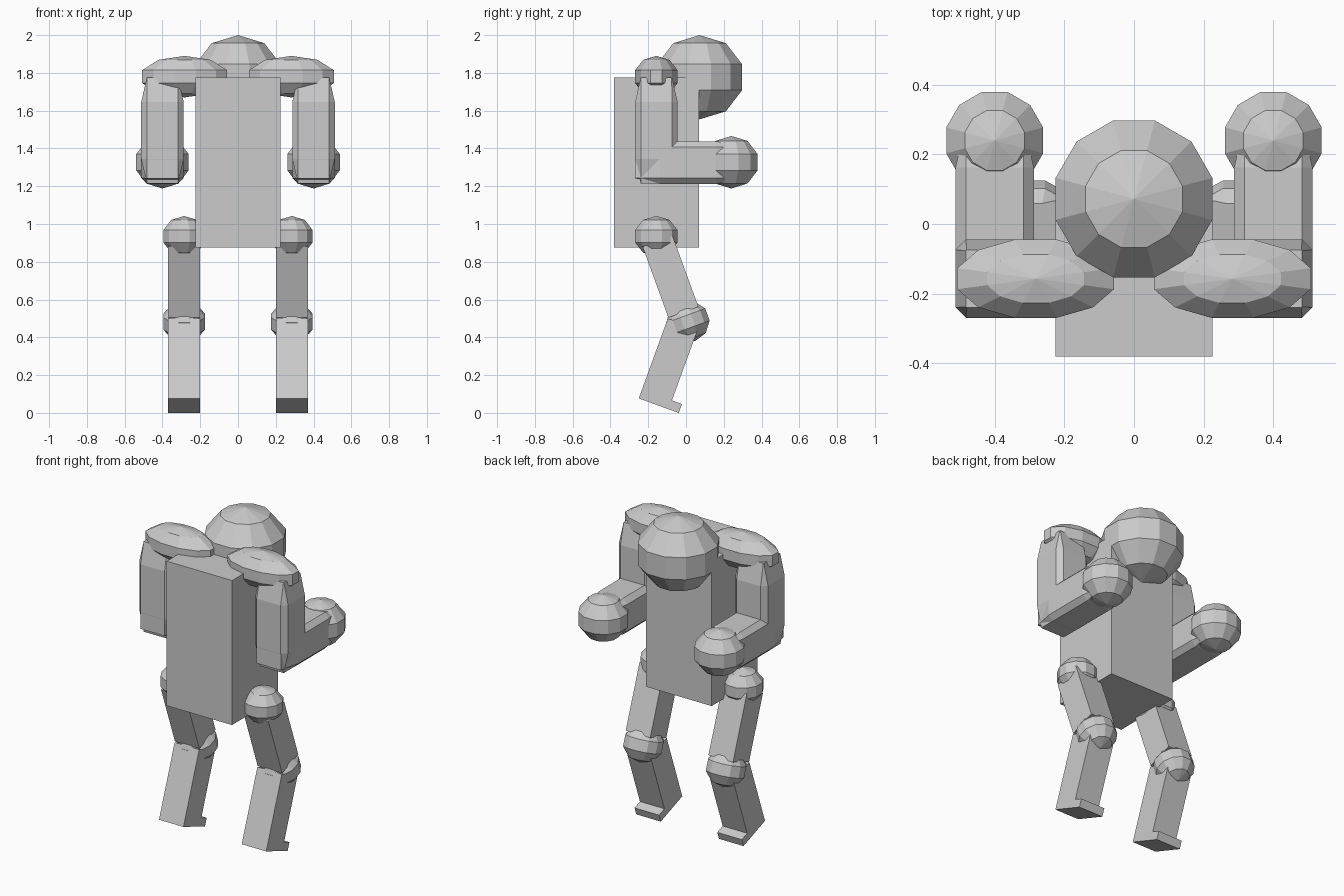
import bpy, bmesh
from math import radians, sin, cos, pi
from mathutils import Matrix, Vector

if "Cube" in bpy.data.objects:
    bpy.data.objects.remove(bpy.data.objects["Cube"])

U = 0.225          # body module
TILT = radians(20)  # leg bend


def finish(bm, name, loc, rot_x=0.0):
    bmesh.ops.recalc_face_normals(bm, faces=bm.faces)
    me = bpy.data.meshes.new(name)
    bm.to_mesh(me)
    bm.free()
    ob = bpy.data.objects.new(name, me)
    ob.location = loc
    ob.rotation_euler.x = rot_x
    bpy.context.collection.objects.link(ob)
    return ob


def box(name, loc, size, rot_x=0.0):
    bm = bmesh.new()
    bmesh.ops.create_cube(bm, size=1)
    bmesh.ops.scale(bm, vec=size, verts=bm.verts)
    return finish(bm, name, loc, rot_x)


def ball(name, loc, size, rot_x=0.0):
    """12 x 5 low-poly ball, flat facets on the axes, fitted to a bounding size."""
    bm = bmesh.new()
    bmesh.ops.create_uvsphere(bm, u_segments=12, v_segments=5, radius=0.5)
    bmesh.ops.rotate(bm, verts=bm.verts, matrix=Matrix.Rotation(pi / 12, 3, 'Z'))
    k = 1 / (sin(radians(72)) * cos(pi / 12))
    bmesh.ops.scale(bm, vec=(size[0] * k, size[1] * k, size[2]), verts=bm.verts)
    return finish(bm, name, loc, rot_x)


def arm_segment(name, loc, rot_x=0.0):
    """Square bar with chamfered edges that taper out towards both ends."""
    bm = bmesh.new()
    rings = []
    for z, h, c in ((-0.281, 0.083, 0.002), (-0.15, U / 2, 0.03),
                    (0.15, U / 2, 0.03), (0.281, 0.083, 0.002)):
        pts = [(h, -h + c), (h, h - c), (h - c, h), (-h + c, h),
               (-h, h - c), (-h, -h + c), (-h + c, -h), (h - c, -h)]
        rings.append([bm.verts.new((x, y, z)) for x, y in pts])
    for a, b in zip(rings, rings[1:]):
        for i in range(8):
            j = (i + 1) % 8
            bm.faces.new((a[i], a[j], b[j], b[i]))
    bm.faces.new(rings[0][::-1])
    bm.faces.new(rings[-1])
    return finish(bm, name, loc, rot_x)


def tilted_box(name, x, corner, width, height, tilt):
    """Leg box placed by its lower rear corner in the yz plane."""
    w = Vector((0, cos(tilt), sin(tilt)))
    up = Vector((0, -sin(tilt), cos(tilt)))
    centre = Vector((x, *corner)) + w * width / 2 + up * height / 2
    return box(name, centre, (0.75 * U, width, height), tilt)


# Torso and head
box("torso", (0, -0.155, 1.325), (2 * U, 2 * U, 4 * U))
ball("head", (0, 0.072, 1.777), (2 * U, 2 * U, 0.446))

for s, side in ((-1, "left"), (1, "right")):
    # Arms
    ax = s * 0.4
    ball(f"{side}_shoulder", (s * 0.2825, -0.157, 1.78), (2 * U, U, 0.22))
    arm_segment(f"{side}_upper_arm", (ax, -0.157, 1.495))
    arm_segment(f"{side}_forearm", (ax, 0.012, 1.325), pi / 2)
    ball(f"{side}_hand", (ax, 0.24, 1.327), (0.278, 0.278, 0.278))

    # Legs
    lx = s * 0.285
    heel = (-0.25, U * sin(TILT))
    ball(f"{side}_hip", (lx, -0.157, 0.935), (0.22, 0.225, 0.215))
    tilted_box(f"{side}_thigh", lx, (-0.093, 0.504), 0.75 * U, 0.40, TILT)
    ball(f"{side}_knee", (lx, 0.01, 0.483), (0.22, 0.22, 0.22), TILT)
    tilted_box(f"{side}_shin", lx, heel, 0.75 * U, 2 * U, -TILT)
    tilted_box(f"{side}_foot", lx, heel, U, 0.05, -TILT)
